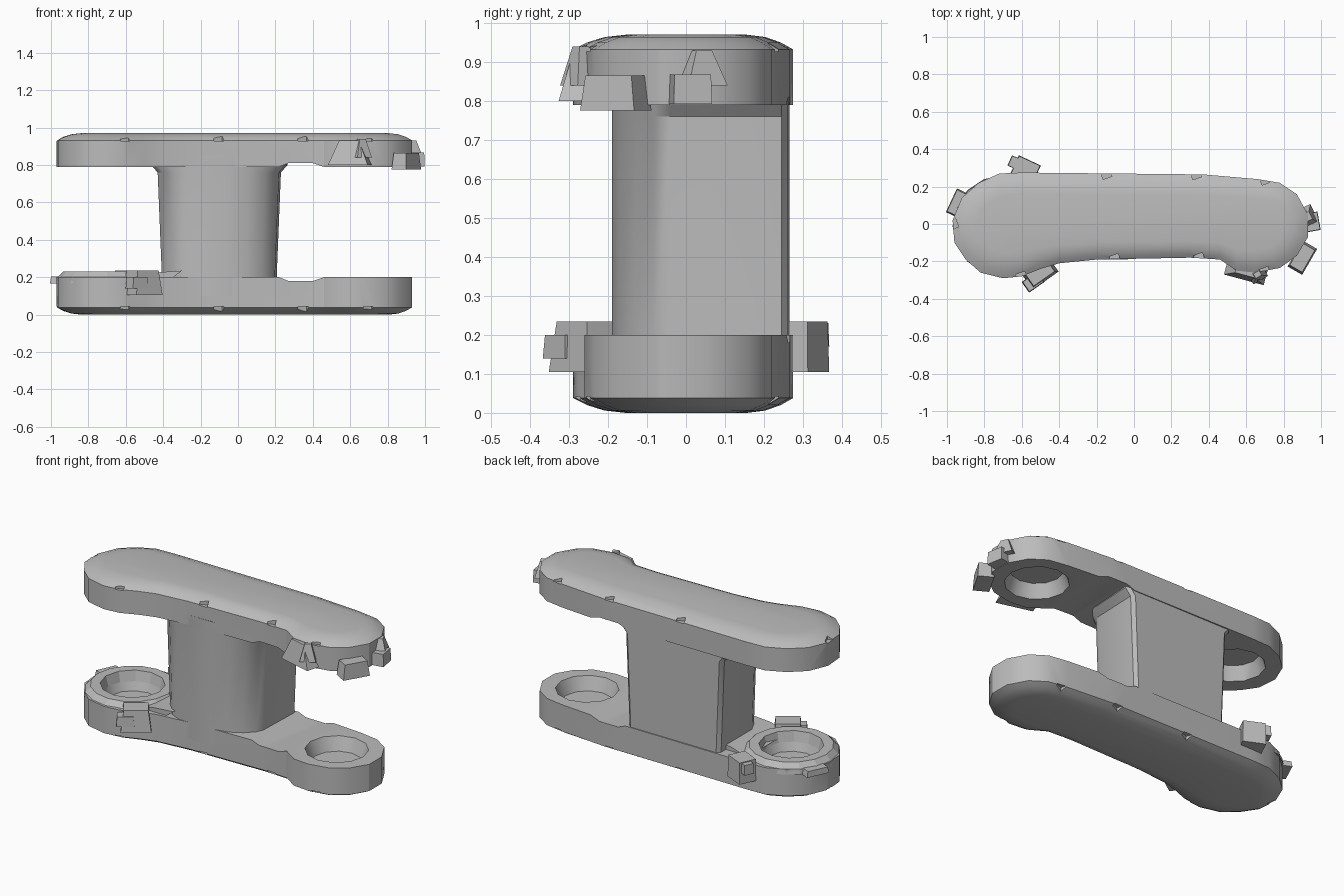
import bpy, bmesh, math
from mathutils import Vector, Matrix

if "Cube" in bpy.data.objects:
    bpy.data.objects.remove(bpy.data.objects["Cube"])

grey = bpy.data.materials.new("plain_grey")
grey.diffuse_color = (0.5, 0.5, 0.5, 1)
grey.use_nodes = True
grey.node_tree.nodes["Principled BSDF"].inputs["Base Color"].default_value = grey.diffuse_color
H = 0.97  # overall height


def loft(name, rings):
    """Skin closed rings of equal length and cap both ends."""
    bm = bmesh.new()
    vs = [[bm.verts.new(p) for p in r] for r in rings]
    n = len(vs[0])
    for a, b in zip(vs, vs[1:]):
        for i in range(n):
            j = (i + 1) % n
            bm.faces.new((a[i], a[j], b[j], b[i]))
    bm.faces.new(vs[0])
    bm.faces.new(vs[-1])
    bmesh.ops.recalc_face_normals(bm, faces=bm.faces)
    me = bpy.data.meshes.new(name)
    bm.to_mesh(me)
    bm.free()
    me.materials.append(grey)
    ob = bpy.data.objects.new(name, me)
    bpy.context.collection.objects.link(ob)
    return ob


def block(name, c, size, turn=0, top=0.8, tilt=0):
    """Tapered block, turned about z."""
    rot = Matrix.Rotation(math.radians(turn), 4, 'Z') @ Matrix.Rotation(math.radians(tilt), 4, 'X')
    rings = []
    for s, k in ((-1, 1), (1, top)):
        rings.append([Vector(c) + rot @ Vector((x * k * size[0] / 2, y * k * size[1] / 2, s * size[2] / 2))
                      for x, y in ((-1, -1), (1, -1), (1, 1), (-1, 1))])
    return loft(name, rings)


def circle(cx, cy, r, z, n=12):
    return [(cx + r * math.cos(2 * math.pi * i / n), cy + r * math.sin(2 * math.pi * i / n), z)
            for i in range(n)]


def cut(ob, cutters):
    for c in cutters:
        m = ob.modifiers.new("cut", 'BOOLEAN')
        m.operation, m.solver, m.object = 'DIFFERENCE', 'EXACT', c
        bpy.context.view_layer.objects.active = ob
        bpy.ops.object.modifier_apply(modifier=m.name)
        bpy.data.objects.remove(c)


def smooth(ob, angle=30):
    bpy.ops.object.select_all(action='DESELECT')
    ob.select_set(True)
    bpy.context.view_layer.objects.active = ob
    bpy.ops.object.shade_smooth_by_angle(angle=math.radians(angle))


# Link plate outline, seen from above
outline = [(-.70, -.29), (-.60, -.28), (-.5, -.24), (-.4, -.21), (-.2, -.19), (.3, -.18),
           (.46, -.19), (.55, -.25), (.65, -.26), (.78, -.235), (.87, -.17), (.93, -.07),
           (.93, .05), (.87, .16), (.78, .22), (.66, .24), (.37, .265), (-.6, .275),
           (-.72, .27), (-.83, .22), (-.92, .14), (-.97, .02), (-.96, -.1), (-.9, -.19), (-.82, -.26)]
ENDS = ((-.70, -.01), (.67, -.01))


def plate_ring(f, z):
    ring = []
    for x, y in outline:
        sx = min(max(x, -.68), .66)
        ring.append((x + (sx - x) * f, y + (.01 - y) * f, z))
    return ring


# Two link plates, rounded outside, with a round socket in each inner end
for name, flip, thick in (("lower_plate", False, .2), ("upper_plate", True, .18)):
    def Z(z):
        return H - z if flip else z

    plate = loft(name, [plate_ring(f, Z(z)) for f, z in
                        ((0, thick), (0, .038), (.12, .02), (.27, .006), (.45, 0))])
    cutters = [loft("socket_cutter", [circle(x, y, .145, Z(thick - .08)), circle(x, y, .18, Z(thick + .01))])
               for x, y in ENDS]
    # shallow relief beside the column
    prof = ((.22, .02), (.22, 0), (.27, -.02), (.40, -.02), (.46, 0), (.46, .02))
    cutters.append(loft("relief_cutter", [[(x, y, Z(thick + z)) for x, z in prof] for y in (-.5, .5)]))
    # small nicks along the rounded edge
    for x, y in ((-.15, .27), (.33, .268), (.70, .24), (-.1, -.19), (.35, -.185),
                 (.70, -.26), (-.6, -.285), (-.97, 0)):
        cutters.append(block("nick_cutter", (x, y, Z(.025)), (.05, .05, .035), 20, 1))
    cut(plate, cutters)
    smooth(plate)

# Raised rim on the lower left socket
cx, cy = ENDS[0]
rim = loft("socket_rim", [circle(cx, cy, .27, .17, 16), circle(cx, cy, .265, .2, 16),
                          circle(cx, cy, .235, .23, 16)])
cut(rim, [loft("socket_cutter", [circle(cx, cy, .15, .12), circle(cx, cy, .185, .25)])])

# Central column, rounded at the front corners and slightly wider at the top
section = [(-.42, -.05), (-.39, -.11), (-.34, -.16), (-.27, -.19), (-.05, -.19), (.06, -.172),
           (.14, -.13), (.19, -.08), (.21, -.04), (.22, .245), (.2, .262), (-.40, .265), (-.42, .245)]


def column_ring(k, z):
    return [(-.1 + (x + .1) * k, y, z) for x, y in section]


column = loft("column", [column_ring(k, z) for k, z in
                         ((.96, .1), (.96, .21), (1.03, .76), (1.14, .80), (1.14, .85))])
smooth(column)

# Sloped fillet where the column meets the left socket
loft("column_foot", [[(-.55, y, .19), (-.36, y, .19), (-.30, y, .235), (-.44, y, .225)] for y in (-.19, .2)])

# Catches around the lower left end
catches = [
    ("lower_catch", (-.51, -.25, .17), (.17, .13, .13), 35, .8),
    ("lower_catch_tip", (-.54, -.31, .17), (.10, .07, .06), 35, .9),
    ("lower_back_catch", (-.58, .29, .17), (.13, .11, .13), -25, .95),
    ("lower_back_catch_tip", (-.61, .315, .20), (.12, .06, .06), -25, .95),
    ("lower_end_catch", (-.94, .11, .185), (.08, .14, .035), -25, .9),
    # catches around the upper right end
    ("upper_catch", (.60, -.25, .865), (.22, .10, .13), -15, .5),
    ("upper_catch_tip", (.66, -.27, .89), (.09, .07, .10), 30, .4),
    ("upper_corner_catch", (.90, -.18, .82), (.09, .16, .09), -30, .85),
    ("upper_end_catch", (.945, .01, .83), (.09, .10, .075), 10, .95),
    ("upper_end_ridge", (.93, .04, .885), (.08, .11, .09), 25, .4),
]
for name, c, s, turn, top in catches:
    block(name, c, s, turn, top)
